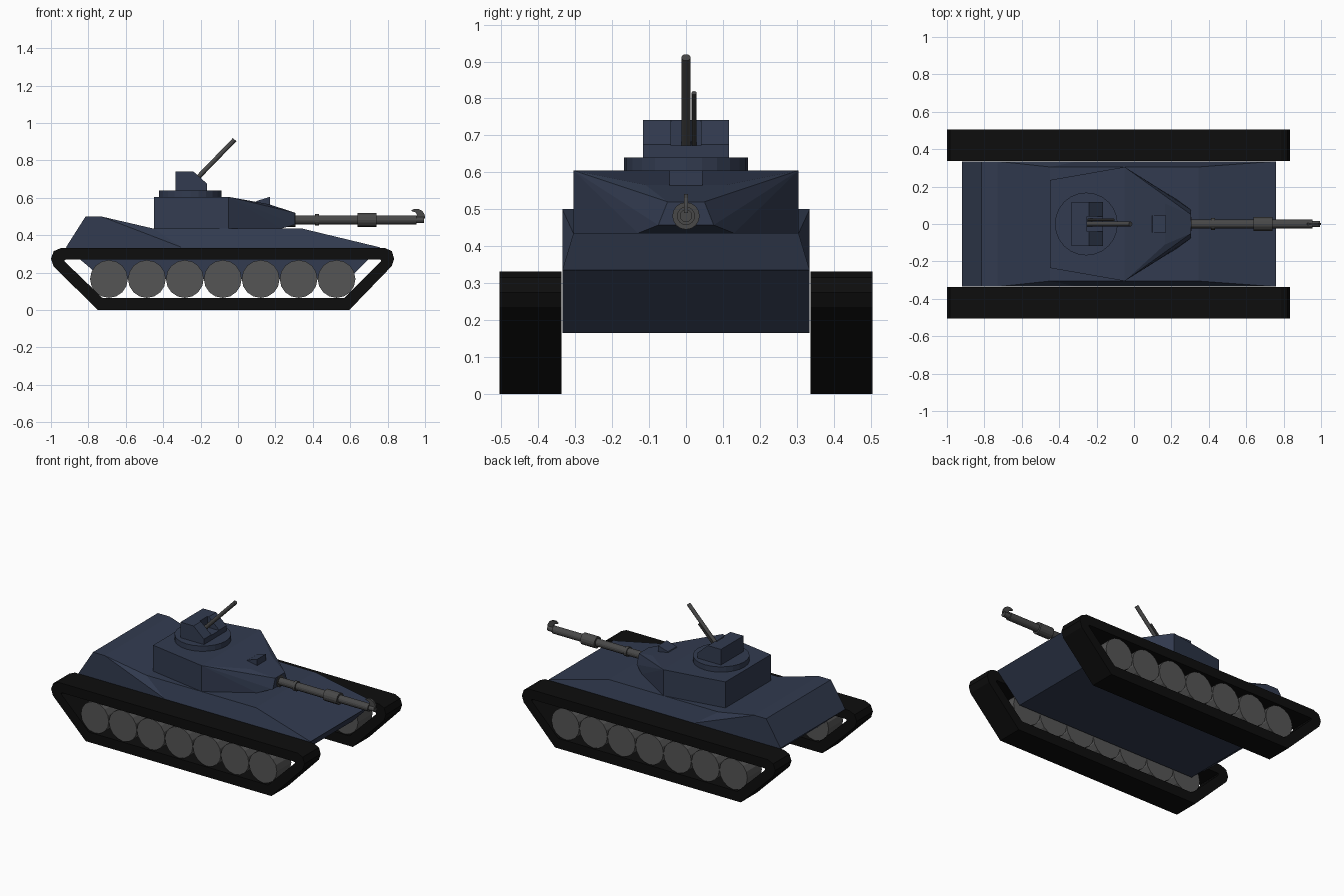
import bpy, bmesh, math
from mathutils import Vector

if "Cube" in bpy.data.objects:
    bpy.data.objects.remove(bpy.data.objects["Cube"])


def material(name, rgb):
    m = bpy.data.materials.new(name)
    m.diffuse_color = (*rgb, 1)
    m.use_nodes = True
    m.node_tree.nodes["Principled BSDF"].inputs["Base Color"].default_value = m.diffuse_color
    return m


PAINT = material("navy_paint", (0.032, 0.044, 0.08))
RUBBER = material("black_track", (0.004, 0.004, 0.004))
STEEL = material("wheel_grey", (0.09, 0.09, 0.09))
GUN = material("gun_grey", (0.065, 0.065, 0.065))


def finish(name, bm, mat):
    bmesh.ops.recalc_face_normals(bm, faces=bm.faces[:])
    me = bpy.data.meshes.new(name)
    bm.to_mesh(me)
    bm.free()
    me.materials.append(mat)
    ob = bpy.data.objects.new(name, me)
    bpy.context.collection.objects.link(ob)
    return ob


def prism(name, profile, y0, y1, mat):
    """Extrude an (x, z) profile along y."""
    bm = bmesh.new()
    f = bm.faces.new([bm.verts.new((x, y0, z)) for x, z in profile])
    ext = bmesh.ops.extrude_face_region(bm, geom=[f])["geom"]
    bmesh.ops.translate(bm, vec=(0, y1 - y0, 0),
                        verts=[v for v in ext if isinstance(v, bmesh.types.BMVert)])
    return finish(name, bm, mat)


def rod(name, a, b, radius, mat, sides=16):
    """Cylinder between two points."""
    a, b = Vector(a), Vector(b)
    bm = bmesh.new()
    bmesh.ops.create_cone(bm, cap_ends=True, segments=sides, radius1=radius,
                          radius2=radius, depth=(b - a).length)
    rot = (b - a).to_track_quat('Z', 'Y').to_matrix()
    bmesh.ops.rotate(bm, cent=(0, 0, 0), matrix=rot, verts=bm.verts[:])
    bmesh.ops.translate(bm, vec=(a + b) / 2, verts=bm.verts[:])
    return finish(name, bm, mat)


def mirrored_hull(name, half, mat):
    """Convex solid from points mirrored across y."""
    bm = bmesh.new()
    for x, y, z in half:
        bm.verts.new((x, y, z))
        bm.verts.new((x, -y, z))
    res = bmesh.ops.convex_hull(bm, input=bm.verts[:])
    bmesh.ops.delete(bm, geom=[g for g in res["geom_interior"]
                               if isinstance(g, bmesh.types.BMVert)], context='VERTS')
    bmesh.ops.dissolve_limit(bm, angle_limit=0.01, verts=bm.verts[:], edges=bm.edges[:])
    return finish(name, bm, mat)


# Hull: closed side outline with a width per point, plus the side panels
outline = [(-0.72, .335, .165), (0.59, .335, .165), (0.76, .335, .335),
           (0.345, .305, .435), (-0.45, .305, .435), (-0.73, .335, .50),
           (-0.815, .335, .50), (-0.92, .335, .335)]
bm = bmesh.new()
sides = []
for s in (1, -1):
    vs = [bm.verts.new((x, s * y, z)) for x, y, z in outline]
    mid = bm.verts.new((-0.3, s * .335, .335))
    for panel in ((7, 0, 1, 2), (5, 6, 7), (4, 5), (2, 3, 4)):
        bm.faces.new([vs[i] for i in panel] + [mid])
    sides.append(vs)
L, R = sides
for i in range(len(outline)):
    j = (i + 1) % len(outline)
    bm.faces.new((L[i], L[j], R[j], R[i]))
finish("hull", bm, PAINT)

# Tracks: outer loop joined to an inner loop
outer = [(-.75, 0), (.595, 0), (.822, .235), (.835, .275), (.822, .315), (.785, .332),
         (-.945, .332), (-.985, .315), (-1.0, .275), (-.987, .235)]
inner = [(-.725, .065), (.57, .065), (.755, .25), (.765, .26), (.765, .268), (.755, .27),
         (-.915, .27), (-.927, .268), (-.927, .26), (-.917, .25)]
for side, s in (("left", 1), ("right", -1)):
    bm = bmesh.new()
    loops = [[bm.verts.new((x, s * y, z)) for x, z in prof]
             for prof, y in ((outer, .337), (outer, .505), (inner, .505), (inner, .337))]
    for k in range(4):
        a, b = loops[k], loops[(k + 1) % 4]
        for i in range(10):
            j = (i + 1) % 10
            bm.faces.new((a[i], a[j], b[j], b[i]))
    finish(side + "_track", bm, RUBBER)
    # Road wheels
    for n in range(7):
        x = -.69 + n * .2028
        rod(f"{side}_wheel_{n + 1}", (x, s * .345, .166), (x, s * .495, .166), .101, STEEL, 16)

# Turret with its faceted nose
mirrored_hull("turret", [
    (-.45, .235, .435), (-.45, .235, .605), (-.05, .305, .435), (-.05, .305, .605),
    (.165, .11, .566), (.18, .125, .515), (.23, .13, .435),
    (.305, .05, .52), (.305, .075, .457)], PAINT)
prism("turret_sight", [(.09, .57), (.17, .55), (.17, .605), (.10, .583)], -.045, .045, PAINT)

# Cupola and the small gun mount with a slot between two cheeks
rod("cupola", (-.255, 0, .60), (-.255, 0, .64), .168, PAINT, 24)
cheek = [(-.335, .635), (-.165, .635), (-.165, .675), (-.24, .742), (-.335, .742)]
prism("mount_cheek_left", cheek, .04, .117, PAINT)
prism("mount_cheek_right", cheek, -.117, -.04, PAINT)
prism("mount_core", [(-.335, .635), (-.165, .635), (-.165, .672), (-.25, .672),
                     (-.25, .742), (-.335, .742)], -.04, .04, PAINT)
rod("small_gun_barrel", (-.25, 0, .672), (-.018, 0, .911), .0125, GUN, 12)
rod("small_gun_tube", (-.245, .022, .675), (-.108, .022, .815), .007, GUN, 8)

# Main gun: coaxial sections along x
for name, x0, x1, r in (("gun_collar", .265, .308, .037), ("gun_barrel", .29, .955, .0245),
                        ("gun_ring", .412, .432, .031), ("gun_sleeve", .64, .74, .037)):
    rod(name, (x0, 0, .482), (x1, 0, .482), r, GUN, 16)
rod("muzzle_tip", (.95, 0, .482), (.995, 0, .482), .017, GUN, 12)
prism("muzzle_blade", [(.94, .49), (1.0, .49), (.998, .51), (.985, .53), (.965, .541),
                       (.94, .541), (.925, .53), (.95, .522), (.958, .508)], -.006, .006, GUN)
